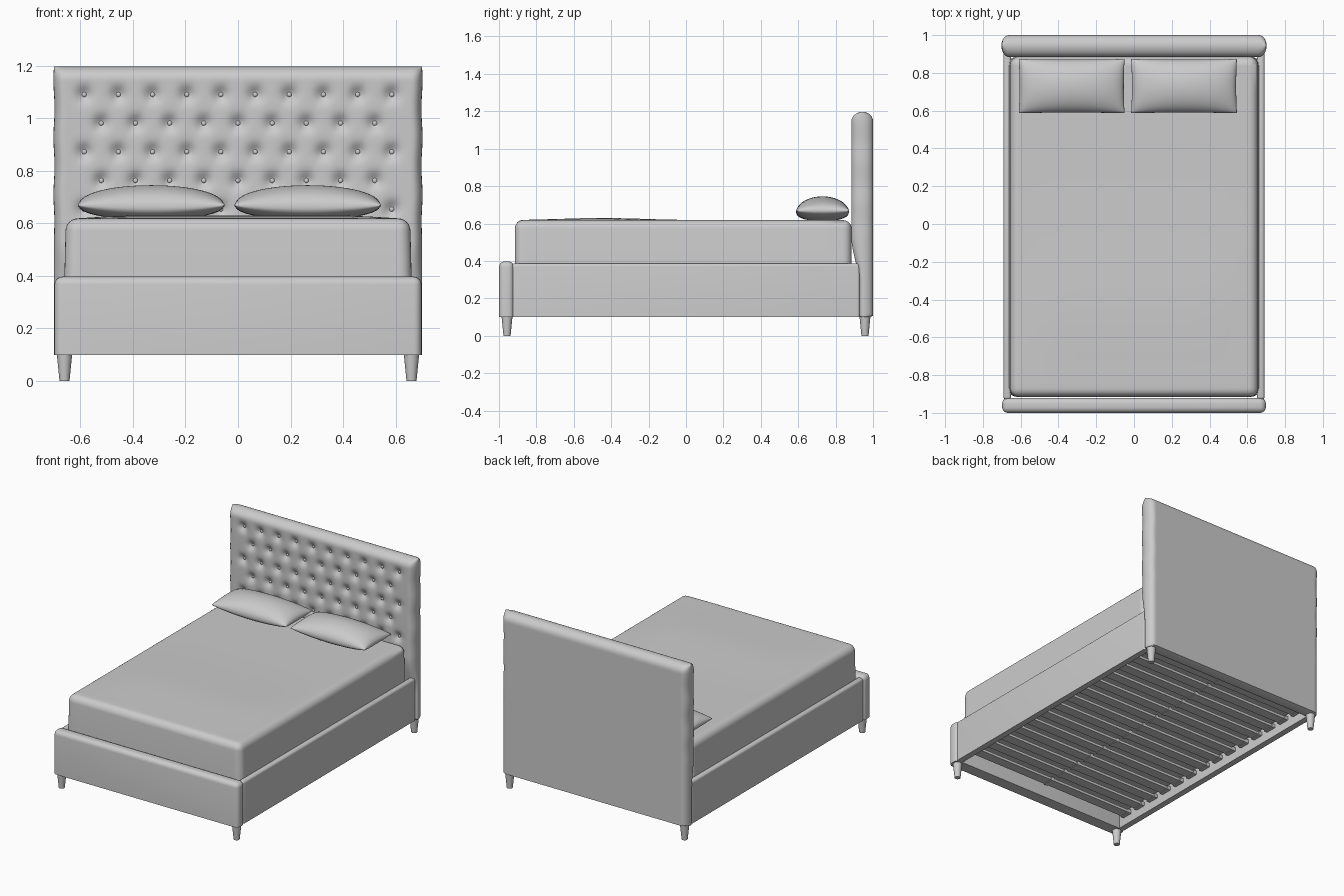
import bpy, bmesh, math
from mathutils import Matrix, Vector

if "Cube" in bpy.data.objects:
    bpy.data.objects.remove(bpy.data.objects["Cube"])

GREY = (0.6, 0.6, 0.6, 1)
mat = bpy.data.materials.new("grey_fabric")
mat.use_nodes = True
mat.diffuse_color = GREY
mat.node_tree.nodes["Principled BSDF"].inputs["Base Color"].default_value = GREY


def finish(bm, name, angle=40):
    bmesh.ops.recalc_face_normals(bm, faces=bm.faces)
    me = bpy.data.meshes.new(name)
    bm.to_mesh(me)
    bm.free()
    me.materials.append(mat)
    ob = bpy.data.objects.new(name, me)
    bpy.context.collection.objects.link(ob)
    bpy.ops.object.select_all(action="DESELECT")
    ob.select_set(True)
    bpy.context.view_layer.objects.active = ob
    bpy.ops.object.shade_smooth_by_angle(angle=math.radians(angle))


def add_box(bm, x, y, z):
    """Box from three (low, high) pairs."""
    size = [b - a for a, b in (x, y, z)]
    mid = [(a + b) / 2 for a, b in (x, y, z)]
    m = Matrix.Translation(mid) @ Matrix.Diagonal((*size, 1))
    return bmesh.ops.create_cube(bm, size=1, matrix=m)["verts"]


def round_upper(bm, radius, segments):
    """Round every edge except those lying on the base."""
    base = min(v.co.z for v in bm.verts)
    upper = [e for e in bm.edges if max(v.co.z for v in e.verts) > base + 0.01]
    bmesh.ops.bevel(bm, geom=upper, offset=radius, segments=segments,
                    profile=0.5, affect="EDGES")


def padded_board(name, x, y, z, radius):
    bm = bmesh.new()
    add_box(bm, x, y, z)
    round_upper(bm, radius, 5)
    finish(bm, name)


def stops(low, high, radius, step, arc=6):
    """Coordinates packed closely at both rounded ends."""
    ends = [radius * (1 - math.cos(k * math.pi / 2 / arc)) for k in range(arc)]
    n = round((high - low - 2 * radius) / step)
    flat = [low + radius + (high - low - 2 * radius) * i / n for i in range(n + 1)]
    return [low + e for e in ends] + flat + [high - e for e in reversed(ends)]


def cushion(name, us, vs, point):
    """Two skins, point(u, v, side), joined along the rim."""
    bm = bmesh.new()
    for side in (1, -1):
        grid = [[bm.verts.new(point(u, v, side)) for v in vs] for u in us]
        for a, b in zip(grid, grid[1:]):
            for j in range(len(vs) - 1):
                bm.faces.new((a[j], a[j + 1], b[j + 1], b[j]))
    bmesh.ops.remove_doubles(bm, verts=bm.verts, dist=1e-5)
    finish(bm, name, 60)


def smooth(a, b, t):
    t = min(max((t - a) / (b - a), 0), 1)
    return t * t * (3 - 2 * t)


# Tufted headboard
PITCH, ROW = 0.13, 0.109
buttons = []
for row in range(5):
    count = 10 - row % 2
    for i in range(count):
        buttons.append(((i - (count - 1) / 2) * PITCH, 1.09 - row * ROW))


def dimple(x, z):
    depth = 0
    for bx, bz in buttons:
        dx, dz = abs(x - bx), abs(z - bz)
        if dx < 0.1 and dz < 0.1:
            r = math.hypot(dx, dz)
            depth += 0.018 * math.exp(-(r / 0.03) ** 2) + 0.008 * math.exp(-r / 0.012)
            # faint folds running out along the diagonals
            off = abs(dx * ROW - dz * PITCH / 2) / math.hypot(ROW, PITCH / 2)
            depth += 0.002 * math.exp(-(off / 0.013) ** 2) * max(0, 1 - r / 0.075)
    return depth


def edge(d, r):
    return math.sqrt(max(0, 1 - (1 - min(d / r, 1)) ** 2))


def headboard_point(x, z, side):
    h = edge(0.7 - abs(x), 0.04) * edge(1.197 - z, 0.05) * edge(z - 0.1, 0.005)
    wide = x * (1 + 0.003 * math.sin(z * math.pi / ROW) * smooth(0.45, 0.7, z))
    if side > 0:
        front = 0.02 + 0.041 * smooth(0.28, 0.53, z)
        return wide, 0.945 - h * (front - dimple(x, z)), z
    return wide, 0.945 + h * 0.055, z


cushion("headboard", stops(-0.7, 0.7, 0.04, 0.01), stops(0.1, 1.197, 0.05, 0.01),
        headboard_point)

bm = bmesh.new()
for bx, bz in buttons:
    y = headboard_point(bx, bz, 1)[1]
    bmesh.ops.create_uvsphere(bm, u_segments=12, v_segments=8, radius=0.01,
                              matrix=Matrix.Translation((bx, y - 0.004, bz))
                              @ Matrix.Diagonal((1, 0.7, 1, 1)))
finish(bm, "headboard_buttons")

# Footboard and side rails
padded_board("footboard", (-0.698, 0.698), (-1, -0.92), (0.1, 0.397), 0.03)
for label, s in (("left", 1), ("right", -1)):
    padded_board(label + "_side_rail", sorted((s * 0.65, s * 0.692)),
                 (-0.93, 0.93), (0.1, 0.387), 0.016)

# Mattress, leaning in a little towards the top with a soft crown
bm = bmesh.new()
for v in add_box(bm, (-0.665, 0.665), (-0.915, 0.885), (0.2, 0.618)):
    if v.co.z > 0.5:
        v.co.x *= 0.985
round_upper(bm, 0.045, 6)
for axis, span in ((Vector((1, 0, 0)), 0.6), (Vector((0, 1, 0)), 0.84)):
    for k in range(-6, 7):
        bmesh.ops.bisect_plane(bm, geom=bm.verts[:] + bm.edges[:] + bm.faces[:],
                               plane_co=axis * span * k / 6, plane_no=axis)
for v in bm.verts:
    if v.co.z > 0.6:
        inner = 1 - smooth(0.4, 0.66, abs(v.co.x))
        v.co.z += 0.012 * inner * math.exp(-((v.co.y + 0.45) / 0.3) ** 2)
finish(bm, "mattress")

# Slats with end and centre holders
bm, holders = bmesh.new(), bmesh.new()
for i in range(14):
    y = -0.84 + i * 0.129
    add_box(bm, (-0.655, 0.655), (y - 0.034, y + 0.034), (0.16, 0.178))
    add_box(holders, (-0.012, 0.012), (y - 0.038, y + 0.038), (0.156, 0.182))
    for s in (1, -1):
        add_box(holders, sorted((s * 0.625, s * 0.655)), (y - 0.038, y + 0.038),
                (0.156, 0.182))
finish(bm, "slats")
finish(holders, "slat_holders")


# Pillows
def pillow_at(cx):
    def point(u, v, side):
        x = cx + 0.28 * u * (1 - 0.015 * (1 - v * v))
        y = 0.73 + 0.143 * v * (1 - 0.02 * (1 - u * u))
        puff = max(0, (1 - u * u) * (1 - v * v)) ** 0.45
        height = 0.077 if side > 0 else -0.055
        return x, y, 0.668 + height * puff - 0.008 * (1 - u * u) * v * v
    return point


ticks = [math.sin(math.pi / 2 * k / 16) for k in range(-16, 17)]
for label, cx in (("left", 0.265), ("right", -0.33)):
    cushion(label + "_pillow", ticks, ticks, pillow_at(cx))

# Tapered legs
for end, y in (("front", -0.957), ("back", 0.957)):
    for label, s in (("left", 1), ("right", -1)):
        bm = bmesh.new()
        bmesh.ops.create_cone(bm, cap_ends=True, segments=20, radius1=0.019,
                              radius2=0.031, depth=0.12,
                              matrix=Matrix.Translation((s * 0.66, y, 0.06)))
        finish(bm, f"{end}_{label}_leg")
